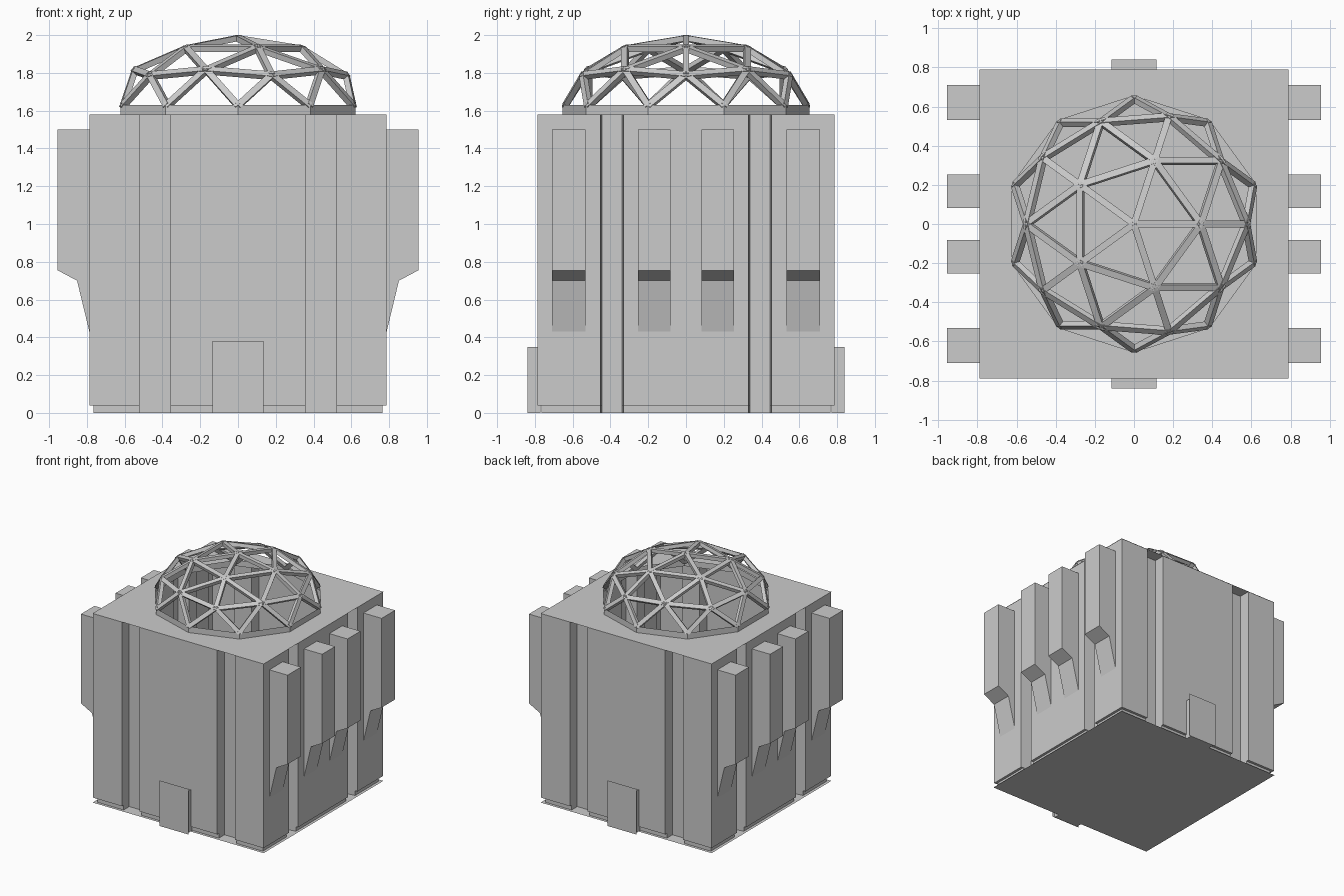
import bpy, bmesh, math
from mathutils import Vector

if "Cube" in bpy.data.objects:
    bpy.data.objects.remove(bpy.data.objects["Cube"])


def finish(bm, name, normals=True):
    if normals:
        bmesh.ops.recalc_face_normals(bm, faces=bm.faces[:])
    me = bpy.data.meshes.new(name)
    bm.to_mesh(me)
    bm.free()
    ob = bpy.data.objects.new(name, me)
    bpy.context.collection.objects.link(ob)
    return ob


def add_loop(bm, pts, z):
    return [bm.verts.new((x, y, z)) for x, y in pts]


def bridge(bm, a, b):
    n = len(a)
    for i in range(n):
        bm.faces.new((a[i], a[(i + 1) % n], b[(i + 1) % n], b[i]))


def add_box(bm, x0, x1, y0, y1, z0, z1):
    ring = [(x0, y0), (x1, y0), (x1, y1), (x0, y1)]
    a, b = add_loop(bm, ring, z0), add_loop(bm, ring, z1)
    bridge(bm, a, b)
    bm.faces.new(a[::-1])
    bm.faces.new(b)


W = 0.787       # half width of the walls
INNER = 0.69    # half width at the groove bottoms
ROOF_Z = 1.58
RING_Z = 1.63
R = 0.655


def plan(o):
    """Square plan with two vertical grooves in every side."""
    # (outer/inner groove edges) for front/back and for left/right
    front = (0.522, 0.522, 0.358, 0.358)
    side = (0.453, 0.445, 0.338, 0.330)
    pts = []
    for k in range(4):
        a, ai, bi, b = front if k % 2 == 0 else side
        row = [(-o, o), (-a, o), (-ai, INNER), (-bi, INNER), (-b, o),
               (b, o), (bi, INNER), (ai, INNER), (a, o)]
        for t, d in row:
            x, y = t, -d
            for _ in range(k):
                x, y = -y, x
            pts.append((x, y))
    return pts


# grooved walls with a recessed skirt at the foot
bm = bmesh.new()
top = add_loop(bm, plan(W), ROOF_Z)
low = add_loop(bm, plan(W), 0.04)
skirt = add_loop(bm, plan(0.765), 0.04)
foot = add_loop(bm, plan(0.765), 0.0)
bridge(bm, low, top)
bridge(bm, skirt, low)
bridge(bm, foot, skirt)
finish(bm, "grooved_walls")

# floor sheet
square = [(-0.79, -0.79), (0.79, -0.79), (0.79, 0.79), (-0.79, 0.79)]
bm = bmesh.new()
bm.faces.new(add_loop(bm, square, 0.0)[::-1])
finish(bm, "floor", False)

# roof sheet with ten-sided opening
deca = [(R * math.cos(math.radians(18 + 36 * i)),
         R * math.sin(math.radians(18 + 36 * i))) for i in range(10)]
bm = bmesh.new()
edges = []
for pts in (square, deca):
    vs = add_loop(bm, pts, ROOF_Z)
    edges += [bm.edges.new((vs[i], vs[(i + 1) % len(vs)])) for i in range(len(vs))]
bmesh.ops.triangle_fill(bm, edges=edges, use_beauty=True, normal=(0, 0, 1))
for f in bm.faces:
    f.normal_update()
    if f.normal.z < 0:
        f.normal_flip()
finish(bm, "roof", False)

# low upstand under the dome
bm = bmesh.new()
bridge(bm, add_loop(bm, deca, ROOF_Z), add_loop(bm, deca, RING_Z))
finish(bm, "dome_ring", False)

# dome struts along the edges of a flattened half icosphere
ico = bmesh.new()
bmesh.ops.create_icosphere(ico, subdivisions=2, radius=1.0)
bmesh.ops.delete(ico, geom=[v for v in ico.verts if v.co.z < -0.01], context='VERTS')
for v in ico.verts:
    v.co = Vector((v.co.x * R, v.co.y * R, RING_Z + v.co.z * (2.0 - RING_Z)))
ico.normal_update()
bm = bmesh.new()
HALF, DEPTH = 0.017, 0.03
for e in ico.edges:
    if len(e.link_faces) < 2:
        continue
    p, q = (v.co for v in e.verts)
    n = (e.link_faces[0].normal + e.link_faces[1].normal).normalized()
    if n.dot((p + q) / 2 - Vector((0, 0, RING_Z))) < 0:
        n = -n
    s = (q - p).normalized().cross(n) * HALF
    ends = [[bm.verts.new(c + o) for o in (-s, s, s - n * DEPTH, -s - n * DEPTH)]
            for c in (p, q)]
    bridge(bm, *ends)
    bm.faces.new(ends[0])
    bm.faces.new(ends[1])
ico.free()
finish(bm, "dome_struts")

# side buttresses with tapered corbels
profile = [(0.77, 1.5), (0.955, 1.5), (0.955, 0.755), (0.852, 0.70),
           (W, 0.43), (0.77, 0.43)]
bm = bmesh.new()
for sx in (-1, 1):
    for y0, y1 in ((-0.71, -0.532), (-0.253, -0.082), (0.082, 0.253), (0.532, 0.71)):
        a = [bm.verts.new((sx * x, y0, z)) for x, z in profile]
        b = [bm.verts.new((sx * x, y1, z)) for x, z in profile]
        bridge(bm, a, b)
        bm.faces.new(a)
        bm.faces.new(b)
finish(bm, "side_buttresses")

# porches at front and back, each with a larger flat door panel
for sy, label in ((-1, "front"), (1, "back")):
    bm = bmesh.new()
    ya, yb = sorted((sy * 0.77, sy * 0.84))
    add_box(bm, -0.115, 0.115, ya, yb, 0.0, 0.348)
    finish(bm, label + "_porch")
    bm = bmesh.new()
    pts = [(-0.135, 0), (0.135, 0), (0.135, 0.38), (-0.135, 0.38)]
    vs = [bm.verts.new((x, sy * 0.843, z)) for x, z in pts]
    bm.faces.new(vs if sy < 0 else vs[::-1])
    finish(bm, label + "_door_panel", False)
